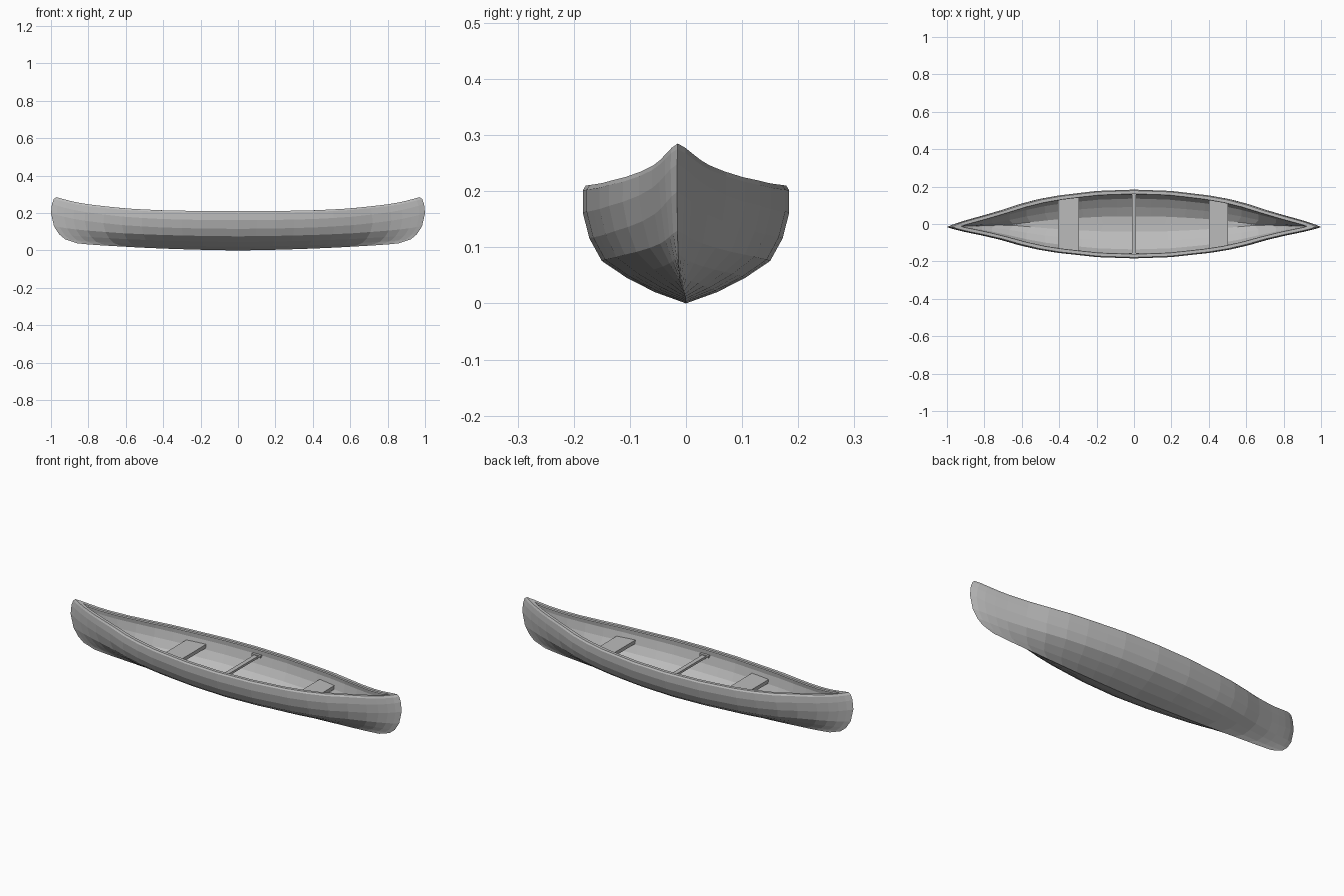
import bpy, bmesh

if "Cube" in bpy.data.objects:
    bpy.data.objects.remove(bpy.data.objects["Cube"])

grey = bpy.data.materials.new("hull grey")
grey.diffuse_color = (0.5, 0.5, 0.5, 1)
grey.use_nodes = True
grey.node_tree.nodes["Principled BSDF"].inputs["Base Color"].default_value = grey.diffuse_color


def lerp_table(table, t):
    for (a, va), (b, vb) in zip(table, table[1:]):
        if t <= b:
            return va + (vb - va) * (t - a) / (b - a)
    return table[-1][1]


def finish(bm, name):
    bmesh.ops.remove_doubles(bm, verts=bm.verts, dist=0.0002)
    bmesh.ops.recalc_face_normals(bm, faces=bm.faces)
    me = bpy.data.meshes.new(name)
    bm.to_mesh(me)
    bm.free()
    me.materials.append(grey)
    ob = bpy.data.objects.new(name, me)
    bpy.context.collection.objects.link(ob)
    return ob


# Hull curves along the half length (0 = middle, 1 = stem)
BEAM = [(0, .184), (.2, .177), (.41, .153), (.515, .135), (.62, .109), (.72, .078),
        (.82, .052), (.92, .028), (.97, .013), (1, 0)]
KEEL = [(0, 0), (.2, .003), (.4, .008), (.6, .015), (.8, .025), (.9, .03), (1, .038)]
SHEER = [(0, .21), (.2, .211), (.4, .214), (.6, .223), (.8, .243), (.9, .259), (1, .285)]
# Levels from keel to gunwale: width fraction, middle height, stem height, stem x
LEVELS = [(0, 0, 0, .86), (.3, .095, .09, .925), (.57, .215, .2, .957), (.815, .36, .37, .984),
          (.935, .55, .65, 1.0), (1, .77, .85, .995), (1, .96, .96, .985), (.97, 1, 1, .972)]
STATIONS = [0, .1, .2, .3, .41, .515, .62, .72, .82, .88, .93, .97, 1]


def drift(s):
    # the stems sit slightly off the centre line
    return -.016 * s ** 3


def outer(s, level):
    f, hm, he, xe = level
    h = hm + (he - hm) * s ** 3
    k = lerp_table(KEEL, s)
    y = lerp_table(BEAM, s) * f ** (1 + 1.0 * s ** 3)
    return s * xe, y, k + (lerp_table(SHEER, s) - k) * h


def inner(s, level, wall, drop=0):
    xe = level[3]
    so = s * min(.925, xe - .03) / xe
    x, y, z = outer(so, level)
    y = 0 if s == 1 else max(y - wall, 0)
    return x, y, max(z + .012, lerp_table(KEEL, so) + .03) - drop


# Half section: keel up the outside, over the rail, down the inside to the floor
def half_section(s):
    pts = [outer(s, l) for l in LEVELS]
    pts.append(inner(s, LEVELS[-1], .017, .012))
    pts.append(inner(s, LEVELS[-1], .019, .020))
    pts.append(inner(s, LEVELS[-1], .010, .022))
    pts += [inner(s, l, .014) for l in reversed(LEVELS[:6])]
    return pts


bm = bmesh.new()
for sx in (-1, 1):
    for sy in (-1, 1):
        rows = [[bm.verts.new((sx * x, sy * y + drift(abs(x)), z)) for x, y, z in half_section(s)]
                for s in STATIONS]
        for r0, r1 in zip(rows, rows[1:]):
            for i in range(len(r0) - 1):
                bm.faces.new((r0[i], r1[i], r1[i + 1], r0[i + 1]))
bmesh.ops.remove_doubles(bm, verts=bm.verts, dist=0.0002)
bmesh.ops.dissolve_degenerate(bm, dist=0.0002, edges=bm.edges)
finish(bm, "hull")


# Prism spanning the hull between two x positions
def crosspiece(name, x0, x1, y0, y1, z, thick):
    bm = bmesh.new()
    f = bm.faces.new([bm.verts.new(p) for p in
                      ((x0, -y0 + drift(abs(x0)), z), (x1, -y1 + drift(abs(x1)), z),
                       (x1, y1 + drift(abs(x1)), z), (x0, y0 + drift(abs(x0)), z))])
    ext = bmesh.ops.extrude_face_region(bm, geom=[f])
    for v in ext["geom"]:
        if isinstance(v, bmesh.types.BMVert):
            v.co.z -= thick
    return finish(bm, name)


def reach(x):
    return lerp_table(BEAM, abs(x)) - .009


# Seats
for name, x0, x1 in (("left_seat", -.405, -.295), ("right_seat", .4, .502)):
    crosspiece(name, x0, x1, reach(x0), reach(x1), .158, .02)

# Carrying bar with end tabs
crosspiece("carrying_bar", -.012, .012, .175, .175, .172, .012)
for side in (-1, 1):
    tab = crosspiece("bar_end_tab", -.026, .026, .008, .008, .176, .012)
    tab.location.y = side * .163
